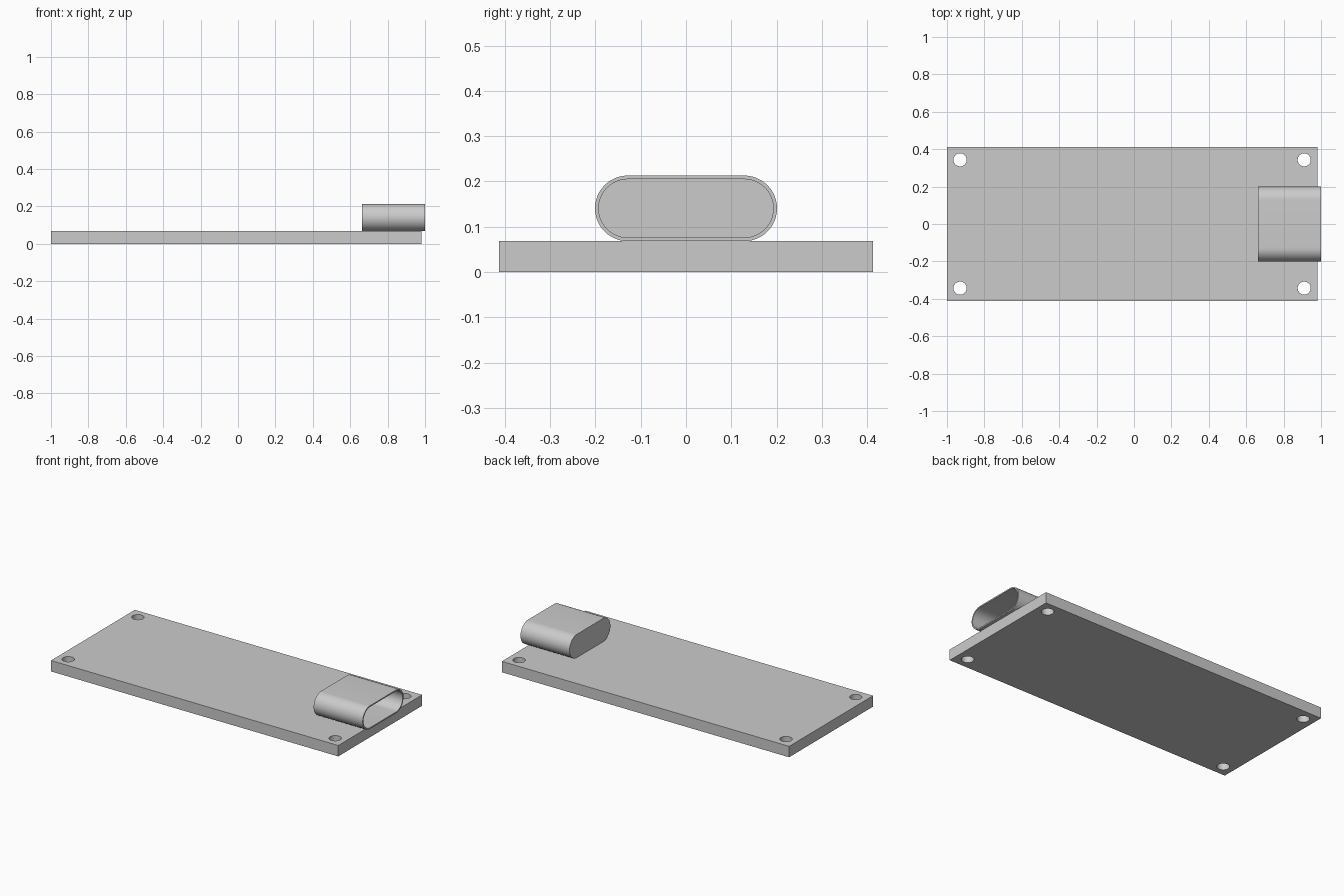
import bpy, bmesh
from math import pi, cos, sin, radians
from mathutils import Matrix

cube = bpy.data.objects.get("Cube")
if cube:
    bpy.data.objects.remove(cube, do_unlink=True)

grey = bpy.data.materials.new("light grey")
grey.use_nodes = True
grey.diffuse_color = (0.6, 0.6, 0.6, 1)
grey.node_tree.nodes["Principled BSDF"].inputs["Base Color"].default_value = (0.6, 0.6, 0.6, 1)

BOARD_TOP = 0.068


def make_object(name, bm):
    bmesh.ops.recalc_face_normals(bm, faces=bm.faces)
    mesh = bpy.data.meshes.new(name)
    bm.to_mesh(mesh)
    bm.free()
    mesh.materials.append(grey)
    obj = bpy.data.objects.new(name, mesh)
    bpy.context.collection.objects.link(obj)
    return obj


def activate(obj):
    bpy.ops.object.select_all(action='DESELECT')
    obj.select_set(True)
    bpy.context.view_layer.objects.active = obj


# Board: flat slab
bm = bmesh.new()
bmesh.ops.create_cube(bm, size=1, matrix=Matrix.Translation((-0.01, 0, BOARD_TOP / 2))
                      @ Matrix.Diagonal((1.98, 0.826, BOARD_TOP, 1)))
board = make_object("board", bm)

# Mounting holes: one round cutter per corner
bm = bmesh.new()
for x in (-0.93, 0.91):
    for y in (-0.343, 0.343):
        bmesh.ops.create_cone(bm, cap_ends=True, segments=48, radius1=0.035, radius2=0.035,
                              depth=0.4, matrix=Matrix.Translation((x, y, 0)))
cutter = make_object("hole_cutter", bm)
cutter.hide_render = True
cut = board.modifiers.new("mounting holes", 'BOOLEAN')
cut.operation = 'DIFFERENCE'
cut.solver = 'EXACT'
cut.object = cutter
activate(board)
bpy.ops.object.modifier_apply(modifier=cut.name)
bpy.data.objects.remove(cutter, do_unlink=True)


# Connector shell: thin capsule-shaped sleeve, open at +x and closed at -x
def capsule_ring(bm, x, radius, half_flat=0.1285, steps=24):
    ring = []
    for side in (1, -1):
        for i in range(steps + 1):
            a = side * pi / 2 - pi / 2 + pi * i / steps - pi / 2 + (pi if side < 0 else 0)
            a = -pi / 2 + pi * i / steps + (0 if side > 0 else pi)
            ring.append(bm.verts.new((x, side * half_flat + radius * cos(a),
                                      BOARD_TOP + outer + radius * sin(a))))
    return ring


outer, wall = 0.0725, 0.008
back, front = 0.662, 1.0
bm = bmesh.new()
rings = [capsule_ring(bm, x, r) for x, r in ((back, outer), (front, outer),
                                           (front, outer - wall), (back + wall, outer - wall))]
for a, b in zip(rings, rings[1:]):
    for i in range(len(a)):
        j = (i + 1) % len(a)
        bm.faces.new((a[i], a[j], b[j], b[i]))
bm.faces.new(rings[0])
bm.faces.new(rings[-1])
shell = make_object("connector_shell", bm)

# Smooth round walls, crisp edges
for obj in (board, shell):
    activate(obj)
    bpy.ops.object.shade_smooth_by_angle(angle=radians(30))
